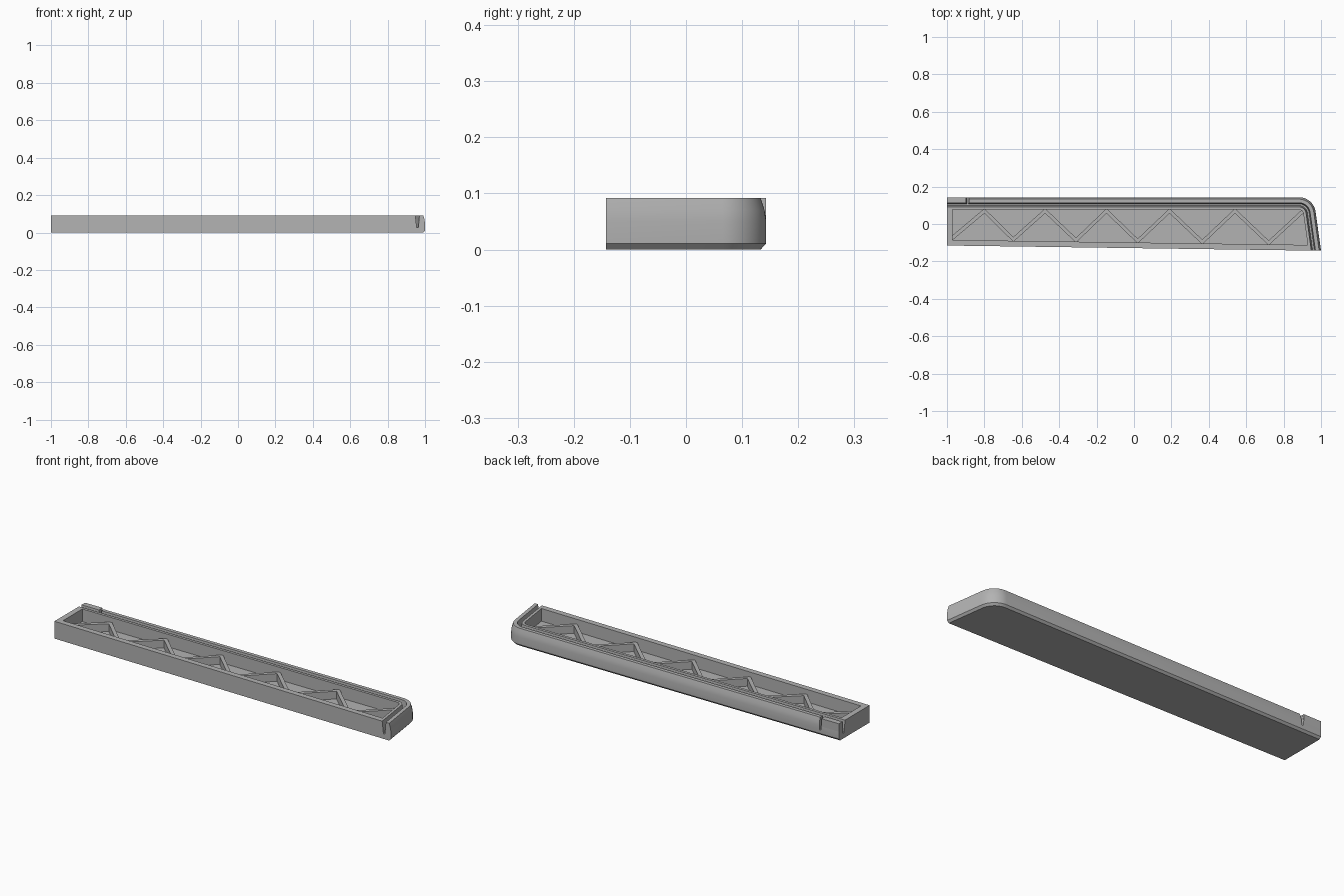
import bpy, bmesh, math
from mathutils import Vector

if "Cube" in bpy.data.objects:
    bpy.data.objects.remove(bpy.data.objects["Cube"])

grey = bpy.data.materials.new("plain grey")
grey.diffuse_color = (0.45, 0.45, 0.45, 1)
grey.use_nodes = True
grey.node_tree.nodes["Principled BSDF"].inputs["Base Color"].default_value = grey.diffuse_color

BACK, R, TOP = 0.143, 0.09, 0.092
CORNER, END = Vector((0.96, BACK)), Vector((1.0, -0.143))
D = (END - CORNER).normalized()             # direction of the slanted right side
N = Vector((-D.y, D.x))                     # its outward normal
cy = BACK - R
k = (CORNER.dot(N) - R - cy * N.y) / N.x
CENTRE = Vector((k, cy))                    # centre of the rounded corner


def front(x):
    return -0.115 - 0.014 * (x + 1)


def path(off, left=-1.0, lift=0.0, n=14):
    """Back edge, rounded corner and right side, moved inward by off."""
    pts = [Vector((left, BACK - off))]
    a0, a1 = math.pi / 2, math.atan2(N.y, N.x)
    for i in range(n + 1):
        a = a0 + (a1 - a0) * i / n
        pts.append(CENTRE + (R - off) * Vector((math.cos(a), math.sin(a))))
    p = pts[-1]
    t = (front(p.x) + lift - p.y) / (D.y + 0.014 * D.x)
    pts.append(p + t * D)
    return pts


def loft(name, rows):
    """Solid through matching loops at rising heights."""
    bm = bmesh.new()
    rings = [[bm.verts.new((p[0], p[1], z)) for p in loop] for loop, z in rows]
    for a, b in zip(rings, rings[1:]):
        for i in range(len(a)):
            j = (i + 1) % len(a)
            bm.faces.new((a[i], a[j], b[j], b[i]))
    bm.faces.new(rings[0])
    bm.faces.new(rings[-1])
    bmesh.ops.recalc_face_normals(bm, faces=bm.faces)
    me = bpy.data.meshes.new(name)
    bm.to_mesh(me)
    bm.free()
    me.materials.append(grey)
    ob = bpy.data.objects.new(name, me)
    bpy.context.collection.objects.link(ob)
    return ob


def cut(ob, cutter):
    bpy.context.view_layer.objects.active = ob
    m = ob.modifiers.new("cut", 'BOOLEAN')
    m.operation, m.solver, m.object = 'DIFFERENCE', 'EXACT', cutter
    bpy.ops.object.modifier_apply(modifier=m.name)
    bpy.data.objects.remove(cutter)


def outline(off):
    return path(off) + [Vector((-1, front(-1)))]


def rect(x0, x1, y0, y1):
    return [(x0, y0), (x1, y0), (x1, y1), (x0, y1)]


# Tray body: chamfered base, upright side, lip leaning inward
body = loft("tray_body", [(outline(o), z) for o, z in
            [(0.01, 0), (0, 0.011), (0, 0.05), (0.003, 0.07), (0.01, TOP)]])

# Tapered groove behind the lip, open at both ends
def band(o0, o1):
    return path(o0, -1.05, -0.05) + path(o1, -1.05, -0.05)[::-1]

cut(body, loft("groove_cutter", [(band(0.035, 0.044), 0.027), (band(0.029, 0.052), 0.098)]))

# Open pocket
pocket = path(0.066, -0.97, 0.03) + [Vector((-0.97, front(-0.97) + 0.03))]
cut(body, loft("pocket_cutter", [(pocket, 0.025), (pocket, 0.12)]))

# Tapered slot through the lip
cut(body, loft("slot_cutter", [(rect(-0.894, -0.886, 0.104, 0.16), 0.03),
                               (rect(-0.898, -0.882, 0.104, 0.16), 0.098)]))

# Upright end tab on the lip
loft("end_tab", [(rect(-1, -0.898, BACK - 0.001, BACK), 0.05),
                 (rect(-1, -0.898, BACK - 0.004, BACK), 0.07),
                 (rect(-1, -0.898, BACK - 0.011, BACK), TOP)])

# Zigzag stiffening rib
xs = [-0.975, -0.80, -0.645, -0.475, -0.31, -0.147, 0.02, 0.19, 0.365, 0.54, 0.72, 0.905]
mid = [(x, 0.07 if i % 2 else front(x) + 0.038) for i, x in enumerate(xs)]
strip = [(x, y + 0.013) for x, y in mid] + [(x, y - 0.013) for x, y in mid[::-1]]
loft("zigzag_rib", [(strip, 0.02), (strip, 0.066)])

# Smooth the rounded corner, keep edges sharp
for ob in (body,):
    bpy.ops.object.select_all(action='DESELECT')
    ob.select_set(True)
    bpy.context.view_layer.objects.active = ob
    bpy.ops.object.shade_smooth_by_angle(angle=math.radians(25))
